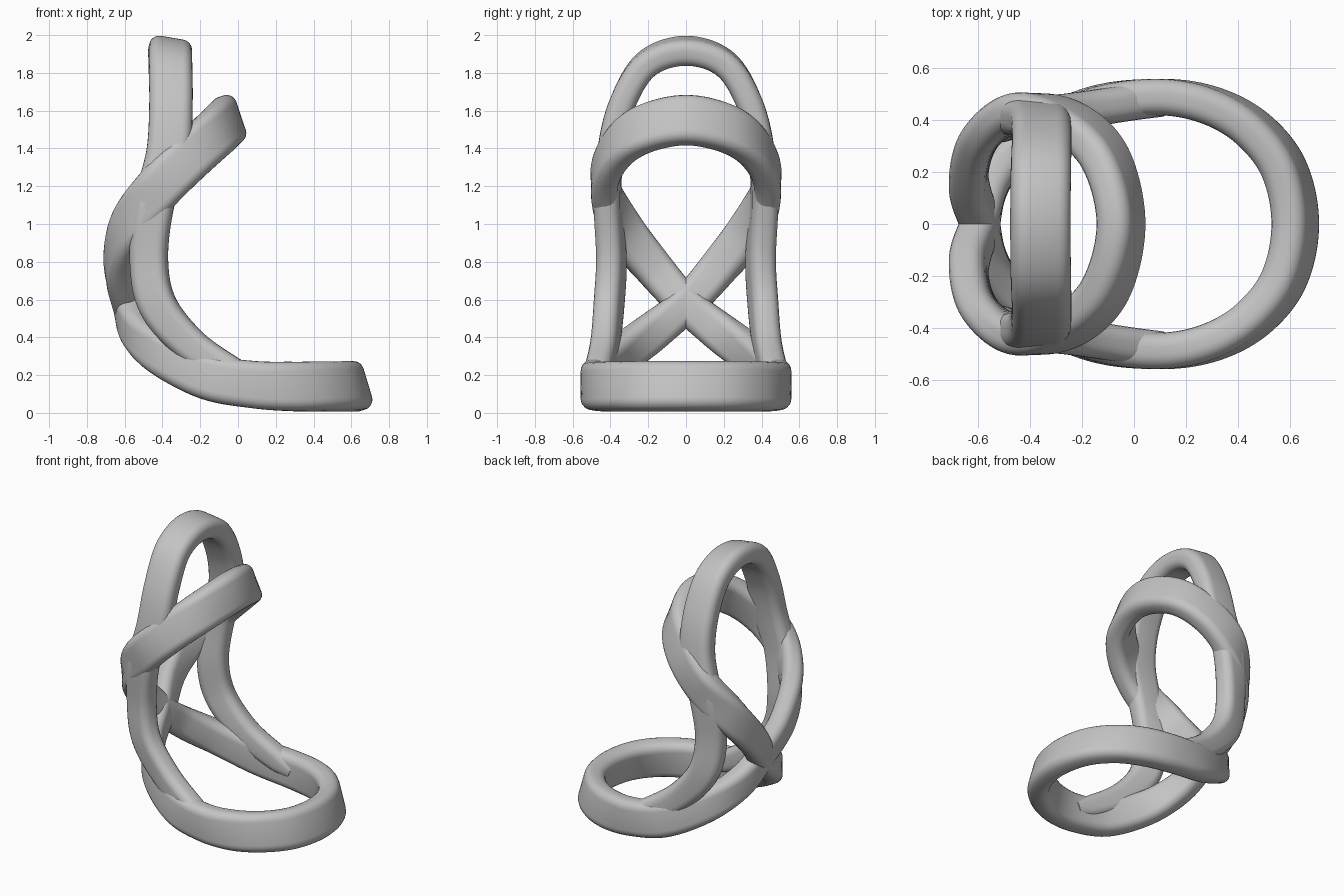
import bpy, bmesh, math
from mathutils import Vector

cube = bpy.data.objects.get("Cube")
if cube:
    bpy.data.objects.remove(cube, do_unlink=True)

grey = bpy.data.materials.new("plain_grey")
grey.use_nodes = True
colour = (0.55, 0.55, 0.55, 1)
grey.diffuse_color = colour
grey.node_tree.nodes["Principled BSDF"].inputs["Base Color"].default_value = colour


def rounded_section(width, depth, radius, steps=5):
    """Rounded rectangle as (across, through) offsets."""
    points = []
    for corner, (sx, sy) in enumerate([(1, 1), (-1, 1), (-1, -1), (1, -1)]):
        for i in range(steps + 1):
            a = (corner + i / steps) * math.pi / 2
            points.append((sx * (width / 2 - radius) + radius * math.cos(a),
                           sy * (depth / 2 - radius) + radius * math.sin(a)))
    return points


def spline(points, start, end, steps):
    """Catmull-Rom samples through the points, with given outer neighbours."""
    p = [start] + points + [end]
    out = []
    for i in range(1, len(p) - 2):
        a, b, c, d = p[i - 1:i + 3]
        for k in range(steps):
            t = k / steps
            out.append(0.5 * (2 * b + (c - a) * t + (2 * a - 5 * b + 4 * c - d) * t * t
                              + (3 * b - a - 3 * c + d) * t ** 3))
    return out + [points[-1]]


def mirrored(v):
    return Vector((v.x, -v.y, v.z))


def strap(name, keys, closed_end, steps=10):
    """Sweep a band along half a path (point, width direction, width) and mirror it."""
    path = [Vector(k[0]) for k in keys]
    across = [Vector(k[1]).normalized() for k in keys]
    widths = [k[2] for k in keys]
    if closed_end:
        end, end_across = mirrored(path[-2]), mirrored(across[-2])
    else:
        end, end_across = 2 * path[-1] - path[-2], across[-1]
    centre = spline(path, mirrored(path[1]), end, steps)
    sides = spline(across, mirrored(across[1]), end_across, steps)
    sizes = spline(widths, widths[1], widths[-2], steps)
    first, last = mirrored(centre[1]), mirrored(centre[-2]) if closed_end else end
    line = [first] + centre + [last]
    bm = bmesh.new()
    rings = []
    for i, c in enumerate(centre):
        t = (line[i + 2] - line[i]).normalized()
        w = (sides[i] - t * sides[i].dot(t)).normalized()
        n = t.cross(w)
        section = rounded_section(sizes[i], 0.14, 0.055)
        rings.append([bm.verts.new(c + w * u + n * v) for u, v in section])
    count = len(rings[0])
    for a, b in zip(rings, rings[1:]):
        for j in range(count):
            k = (j + 1) % count
            bm.faces.new((a[j], a[k], b[k], b[j]))
    if not closed_end:
        bm.faces.new(rings[-1])
    # second half
    half = list(bm.verts) + list(bm.edges) + list(bm.faces)
    copy = bmesh.ops.duplicate(bm, geom=half)["geom"]
    for v in (g for g in copy if isinstance(g, bmesh.types.BMVert)):
        v.co.y = -v.co.y
    # join only the ends on the centre plane
    seam = [v for v in bm.verts if abs(v.co.y) < 0.0005 and len(v.link_faces) == 2]
    bmesh.ops.remove_doubles(bm, verts=seam, dist=0.0005)
    bmesh.ops.recalc_face_normals(bm, faces=bm.faces)
    mesh = bpy.data.meshes.new(name)
    bm.to_mesh(mesh)
    bm.free()
    mesh.materials.append(grey)
    obj = bpy.data.objects.new(name, mesh)
    bpy.context.collection.objects.link(obj)
    bpy.ops.object.select_all(action="DESELECT")
    obj.select_set(True)
    bpy.context.view_layer.objects.active = obj
    bpy.ops.object.shade_smooth_by_angle(angle=math.radians(40))


# Figure-eight band: base ring, crossing at the rear, then the upper ring
strap("figure_eight_band", [
    ((0.62, 0, 0.14), (0.3, 0, -1), 0.265),
    ((0.575, 0.215, 0.14), (0.27, 0.05, -1), 0.265),
    ((0.45, 0.37, 0.14), (0.2, 0.08, -1), 0.262),
    ((0.28, 0.46, 0.14), (0.1, 0.05, -1), 0.26),
    ((0.08, 0.488, 0.15), (0, 0, -1), 0.25),
    ((-0.16, 0.455, 0.19), (-0.2, 0, -1), 0.24),
    ((-0.4, 0.34, 0.305), (-0.4, -0.2, -0.9), 0.22),
    ((-0.54, 0.17, 0.435), (-0.2, -0.5, -0.8), 0.205),
    ((-0.59, 0, 0.575), (0, -0.66, -0.75), 0.19),
    ((-0.635, -0.17, 0.765), (0.15, -0.7, -0.65), 0.205),
    ((-0.58, -0.34, 0.98), (0.4, -0.4, -0.7), 0.23),
    ((-0.42, -0.432, 1.19), (0.7, 0, -0.7), 0.25),
    ((-0.25, -0.39, 1.36), (0.6, 0, -0.8), 0.255),
    ((-0.11, -0.25, 1.49), (0.4, 0, -0.9), 0.26),
    ((-0.05, 0, 1.55), (0.32, 0, -0.95), 0.265),
], True)

# Tall arch whose legs sweep forward into the base ring
strap("arch_and_legs", [
    ((-0.36, 0, 1.917), (1, 0, -0.17), 0.23),
    ((-0.358, 0.21, 1.845), (1, 0, -0.12), 0.23),
    ((-0.355, 0.34, 1.63), (1, 0, 0), 0.23),
    ((-0.37, 0.4, 1.38), (1, 0, 0), 0.23),
    ((-0.44, 0.415, 1.12), (1, 0.1, 0.1), 0.21),
    ((-0.472, 0.395, 0.82), (0.95, 0.25, 0), 0.2),
    ((-0.425, 0.408, 0.57), (0.9, 0.25, 0.35), 0.2),
    ((-0.25, 0.43, 0.36), (0.6, 0.15, 0.75), 0.18),
    ((-0.03, 0.465, 0.215), (0.4, 0.05, 0.9), 0.16),
    ((0.1, 0.482, 0.16), (0, 0, 1), 0.13),
], False)
